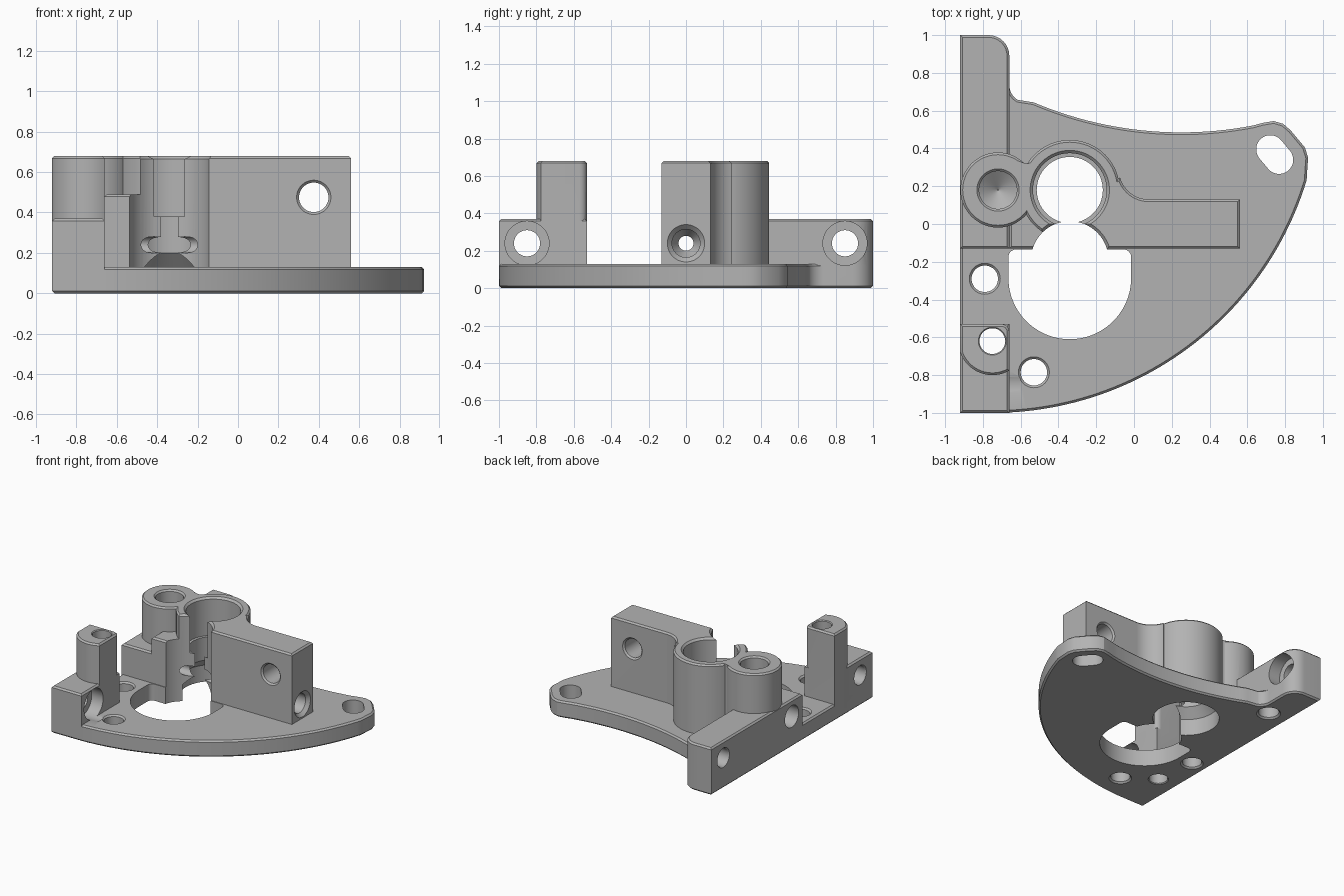
import bpy, bmesh
from math import sin, cos, radians
from mathutils import Matrix, Vector

if "Cube" in bpy.data.objects:
    bpy.data.objects.remove(bpy.data.objects["Cube"])

grey = bpy.data.materials.new("machined_grey")
grey.use_nodes = True
colour = (0.45, 0.45, 0.45, 1)
grey.diffuse_color = colour
grey.node_tree.nodes["Principled BSDF"].inputs["Base Color"].default_value = colour


def arc(cx, cy, r, a0, a1, n=16):
    angles = [radians(a0 + (a1 - a0) * i / n) for i in range(n + 1)]
    return [(cx + r * cos(a), cy + r * sin(a)) for a in angles]


def make(name, bm):
    bmesh.ops.recalc_face_normals(bm, faces=bm.faces)
    mesh = bpy.data.meshes.new(name)
    bm.to_mesh(mesh)
    bm.free()
    mesh.materials.append(grey)
    ob = bpy.data.objects.new(name, mesh)
    bpy.context.collection.objects.link(ob)
    return ob


def prism(name, outline, z0, z1, top=0.012, bottom=0):
    """Extruded outline with chamfered rims."""
    bm = bmesh.new()
    base = bm.faces.new([bm.verts.new((x, y, z0)) for x, y in outline])
    ext = bmesh.ops.extrude_face_region(bm, geom=[base], use_keep_orig=True)
    verts = [v for v in ext["geom"] if isinstance(v, bmesh.types.BMVert)]
    bmesh.ops.translate(bm, vec=(0, 0, z1 - z0), verts=verts)
    bmesh.ops.recalc_face_normals(bm, faces=bm.faces)
    for z, width in ((z1, top), (z0, bottom)):
        if width:
            rim = [e for e in bm.edges if all(abs(v.co.z - z) < 1e-5 for v in e.verts)]
            bmesh.ops.bevel(bm, geom=rim, offset=width, segments=1, affect="EDGES")
    return make(name, bm)


def box(name, x0, x1, y0, y1, z0, z1, top=0.012):
    return prism(name, [(x0, y0), (x1, y0), (x1, y1), (x0, y1)], z0, z1, top)


def lathe(name, profile, centre, axis="Z", n=48):
    """Solid of revolution from (radius, distance) pairs along an axis."""
    bm = bmesh.new()
    rings = [[bm.verts.new((x, y, d)) for x, y in arc(0, 0, r, 0, 360, n)[:-1]]
             for r, d in profile]
    for a, b in zip(rings, rings[1:]):
        for i in range(n):
            j = (i + 1) % n
            bm.faces.new((a[i], a[j], b[j], b[i]))
    bm.faces.new(rings[0])
    bm.faces.new(rings[-1])
    turn = {"Z": Matrix(), "X": Matrix.Rotation(radians(90), 4, "Y"),
            "Y": Matrix.Rotation(radians(-90), 4, "X")}[axis]
    bm.transform(Matrix.Translation(Vector(centre)) @ turn)
    return make(name, bm)


def hole(name, r, d0, d1, centre, axis="Z", c=0.012):
    """Through hole with a small chamfer at each mouth."""
    return lathe(name, [(r + c + 0.05, d0 - 0.05), (r, d0 + c), (r, d1 - c),
                        (r + c + 0.05, d1 + 0.05)], centre, axis)


# Base plate: curved front edge, rounded ear, concave back edge, tab
plate = prism("bracket_body", [(-0.92, -1)] + arc(-0.75, 0.74, 1.74, -87, -17, 48)
              + [(0.918, 0.3), (0.922, 0.35), (0.905, 0.405), (0.83, 0.495),
                 (0.79, 0.53), (0.74, 0.545), (0.68, 0.535)]
              + arc(0.25, 2.485, 2, -79, -113, 24)
              + arc(-0.57, 0.735, 0.09, 240, 180, 8)
              + arc(-0.77, 0.89, 0.11, 0, 90, 8) + [(-0.92, 1)],
              0, 0.13, bottom=0.012)

solids = [
    # Side wall in two lengths
    prism("rear_wall", [(-0.92, -0.13), (-0.66, -0.13)]
          + arc(-0.77, 0.89, 0.11, 0, 90, 8) + [(-0.92, 1)], 0.05, 0.37),
    box("front_wall", -0.92, -0.66, -1, -0.53, 0.05, 0.37),
    box("neck_block", -0.66, -0.34, -0.13, 0.2, 0.05, 0.49),
    # Tall post with a rounded front
    prism("post", [(-0.92, -0.53), (-0.92, -0.56)]
          + arc(-0.75, -0.62, 0.18, 199, 300, 20)
          + arc(-0.7, -0.57, 0.04, 0, 90, 6), 0.05, 0.68),
    # Tall housing: ring, boss and arm
    prism("bore_ring", arc(-0.34, 0.18, 0.265, 0, 360, 64)[:-1], 0.05, 0.68),
    prism("boss", arc(-0.72, 0.18, 0.199, 0, 360, 48)[:-1], 0.05, 0.68),
    box("arm", -0.34, 0.56, -0.13, 0.13, 0.05, 0.68),
    prism("arm_fillet", [(0.08, 0.1), (0.08, 0.13)]
          + arc(0.08, 0.29, 0.16, 268, 196, 12) + [(-0.15, 0.2), (-0.15, 0.1)],
          0.05, 0.68),
    prism("boss_web", [(-0.66, 0.1), (-0.5, 0.1), (-0.5, 0.34), (-0.56, 0.32),
                       (-0.59, 0.325), (-0.63, 0.34)], 0.05, 0.68, 0),
]

cutters = [
    # Stepped main bore, flared at the underside
    lathe("main_bore", [(0.24, -0.1), (0.24, 0.13), (0.175, 0.2), (0.175, 0.38),
                        (0.195, 0.381), (0.195, 0.665), (0.24, 0.71)],
          (-0.34, 0.18, 0), n=64),
    lathe("neck_cut", [(0.205, -0.1), (0.205, 0.665), (0.25, 0.71)],
          (-0.34, -0.19, 0), n=64),
    # Large plate opening with a flat back edge
    prism("plate_opening", arc(-0.34, -0.285, 0.325, 180, 360, 40)
          + arc(-0.055, -0.175, 0.04, 0, 90, 6)
          + arc(-0.625, -0.175, 0.04, 90, 180, 6), -0.1, 0.6, 0),
    # Blind drilled boss and blind hole from below
    lathe("boss_hole", [(0.003, 0.22), (0.1, 0.29), (0.1, 0.668), (0.14, 0.708)],
          (-0.72, 0.18, 0)),
    lathe("underside_hole", [(0.14, -0.05), (0.075, 0.012), (0.075, 0.25), (0.003, 0.3)],
          (-0.75, 0.62, 0)),
    # Clamp screw hole running through the arm and wall
    lathe("clamp_hole", [(0.085, -1), (0.085, -0.75), (0.04, -0.749), (0.04, 0.38),
                         (0.075, 0.44), (0.075, 0.535), (0.1, 0.56), (0.1, 0.7)],
          (0, 0, 0.24), "X"),
    hole("arm_hole", 0.073, -0.13, 0.13, (0.375, 0, 0.475), "Y"),
    # Plate and post holes
    hole("plate_hole_rear", 0.07, 0, 0.13, (-0.79, -0.29, 0)),
    hole("plate_hole_front", 0.07, 0, 0.13, (-0.53, -0.785, 0)),
    hole("post_hole", 0.068, 0, 0.68, (-0.75, -0.62, 0), c=0.006),
    prism("ear_slot", arc(0.722, 0.395, 0.075, 40, 220)
          + arc(0.768, 0.34, 0.075, 220, 400), -0.1, 0.3, 0),
]
# Counterbored mounting holes at both ends of the wall
for y in (-0.85, 0.85):
    cutters.append(lathe("mount_hole", [(0.12, -1), (0.07, -0.91), (0.07, -0.76),
                                        (0.118, -0.759), (0.118, -0.6)],
                         (0, y, 0.24), "X"))

# Merge the solids, then take away the cutters
for helpers, operation in ((solids, "UNION"), (cutters, "DIFFERENCE")):
    for ob in helpers:
        ob.hide_render = True
        mod = plate.modifiers.new(ob.name, "BOOLEAN")
        mod.operation, mod.object, mod.solver = operation, ob, "EXACT"
bpy.context.view_layer.update()
evaluated = plate.evaluated_get(bpy.context.evaluated_depsgraph_get())
result = bpy.data.meshes.new_from_object(evaluated)
plate.modifiers.clear()
plate.data = result
for ob in solids + cutters:
    bpy.data.objects.remove(ob)

bpy.ops.object.select_all(action="DESELECT")
plate.select_set(True)
bpy.context.view_layer.objects.active = plate
bpy.ops.object.shade_smooth_by_angle(angle=radians(25))
